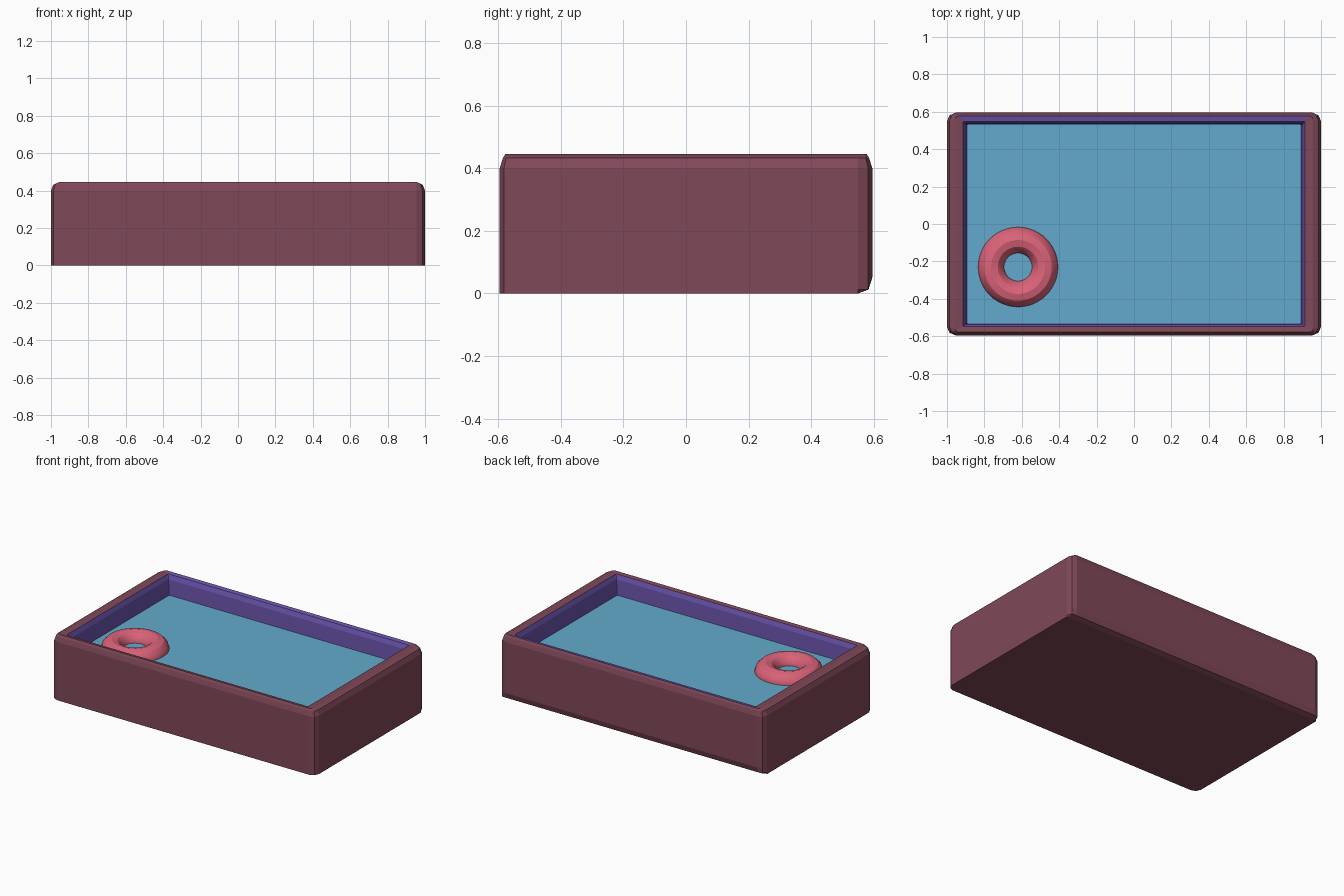
import bpy
import bmesh

cube = bpy.data.objects.get("Cube")
if cube:
    bpy.data.objects.remove(cube, do_unlink=True)


def material(name, rgb):
    m = bpy.data.materials.new(name)
    m.use_nodes = True
    colour = (*rgb, 1)
    m.diffuse_color = colour
    m.node_tree.nodes["Principled BSDF"].inputs["Base Color"].default_value = colour
    return m


maroon = material("maroon", (0.216, 0.065, 0.098))
purple = material("purple", (0.144, 0.089, 0.413))
blue = material("water blue", (0.125, 0.402, 0.604))
pink = material("ring pink", (0.716, 0.127, 0.195))


def outline(hx, hy, b):
    """Rectangle with two-facet bevelled corners, counter-clockwise."""
    corner = [(hx, hy - b), (hx - b * 0.3, hy - b * 0.3), (hx - b, hy)]
    half = corner + [(-x, y) for x, y in reversed(corner)]
    return half + [(-x, -y) for x, y in half]


# Tub shell: rings run up the outside, over the rim and down the inside
# (half width, half depth, corner bevel, height, back limit)
rings = [
    (1, 0.595, 0.045, 0, 0.55),
    (1, 0.595, 0.045, 0.012, 0.583),
    (1, 0.595, 0.045, 0.05, 1),
    (1, 0.595, 0.045, 0.40, 1),
    (0.987, 0.585, 0.035, 0.432, 1),
    (0.957, 0.577, 0.015, 0.445, 1),
    (0.915, 0.549, 0.008, 0.44, 1),
    (0.903, 0.537, 0.006, 0.41, 1),
    (0.893, 0.531, 0.006, 0.30, 1),
    (0.893, 0.531, 0.006, 0.05, 1),
]
bm = bmesh.new()
loops = [[bm.verts.new((x, min(y, back), z)) for x, y in outline(hx, hy, b)]
         for hx, hy, b, z, back in rings]
bm.faces.new(list(reversed(loops[0])))
bm.faces.new(loops[-1])
for level, (low, high) in enumerate(zip(loops, loops[1:])):
    for i in range(len(low)):
        j = (i + 1) % len(low)
        f = bm.faces.new((low[i], low[j], high[j], high[i]))
        # Lining covers the inside and the whole top of the back rim
        back_rim = level == 5 and f.calc_center_median().y > 0.55 and i == 2
        f.material_index = int(level > 5 or back_rim)
mesh = bpy.data.meshes.new("tub")
bm.to_mesh(mesh)
bm.free()
mesh.materials.append(maroon)
mesh.materials.append(purple)
tub = bpy.data.objects.new("tub", mesh)
bpy.context.collection.objects.link(tub)

# Water surface
bpy.ops.mesh.primitive_plane_add(size=2, location=(0, 0, 0.306))
water = bpy.context.object
water.name = "water"
water.scale = (0.895, 0.533, 1)
water.data.materials.append(blue)

# Floating swim ring
bpy.ops.mesh.primitive_torus_add(
    location=(-0.62, -0.23, 0.30), major_radius=0.144, minor_radius=0.071,
    major_segments=48, minor_segments=12)
ring = bpy.context.object
ring.name = "swim_ring"
ring.data.materials.append(pink)
bpy.ops.object.shade_smooth_by_angle()
